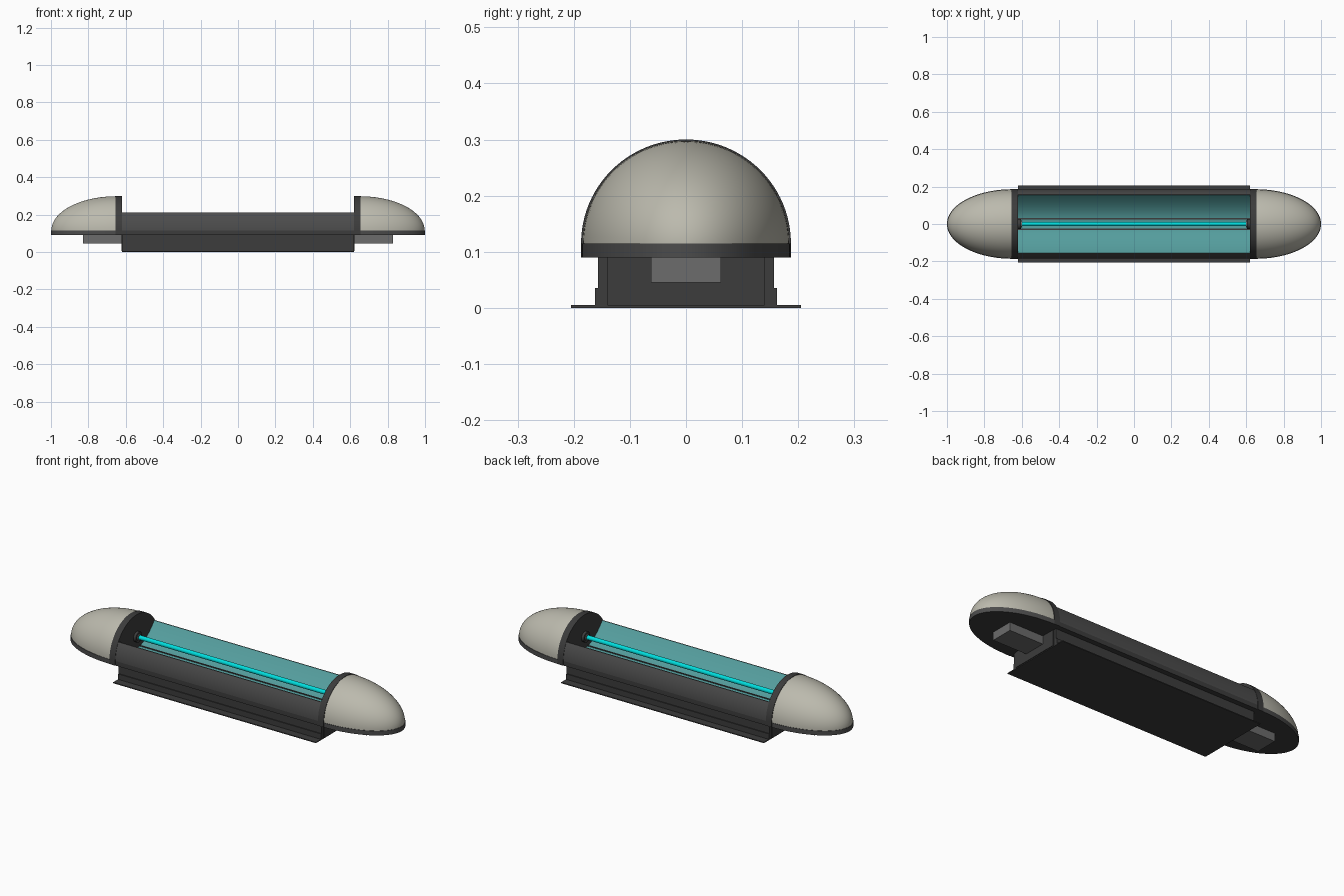
import bpy, bmesh, math
from mathutils import Vector

if "Cube" in bpy.data.objects:
    bpy.data.objects.remove(bpy.data.objects["Cube"])


def material(name, r, g, b):
    m = bpy.data.materials.new(name)
    m.diffuse_color = (r, g, b, 1)
    m.use_nodes = True
    m.node_tree.nodes["Principled BSDF"].inputs["Base Color"].default_value = m.diffuse_color
    return m


DARK = material("dark grey", 0.045, 0.045, 0.045)
CHAR = material("charcoal", 0.072, 0.072, 0.072)
GREY = material("mid grey", 0.15, 0.15, 0.15)
SHELL = material("warm grey", 0.5, 0.49, 0.42)
TEAL = material("teal reflector", 0.09, 0.34, 0.34)
CYAN = material("cyan tube", 0.0, 0.72, 0.72)


def finish(name, bm, mats, angle=30):
    bmesh.ops.remove_doubles(bm, verts=bm.verts, dist=1e-5)
    bmesh.ops.recalc_face_normals(bm, faces=bm.faces)
    me = bpy.data.meshes.new(name)
    bm.to_mesh(me)
    bm.free()
    for m in mats:
        me.materials.append(m)
    ob = bpy.data.objects.new(name, me)
    bpy.context.collection.objects.link(ob)
    bpy.ops.object.select_all(action='DESELECT')
    ob.select_set(True)
    bpy.context.view_layer.objects.active = ob
    bpy.ops.object.shade_smooth_by_angle(angle=math.radians(angle))
    return ob


def prism(name, pts, vec, mats, rule=None):
    """Extrude a closed 3D outline along vec; rule picks a material per face."""
    bm = bmesh.new()
    f = bm.faces.new([bm.verts.new(p) for p in pts])
    ext = bmesh.ops.extrude_face_region(bm, geom=[f], use_keep_orig=True)
    bmesh.ops.translate(bm, vec=vec,
                        verts=[g for g in ext["geom"] if isinstance(g, bmesh.types.BMVert)])
    bmesh.ops.recalc_face_normals(bm, faces=bm.faces)
    if rule:
        for f in bm.faces:
            f.material_index = rule(f)
    return finish(name, bm, mats)


def along_x(name, yz, x0, x1, mats, rule=None):
    return prism(name, [(x0, y, z) for y, z in yz], Vector((x1 - x0, 0, 0)), mats, rule)


def rect(y0, y1, z0, z1):
    return [(y0, z0), (y1, z0), (y1, z1), (y0, z1)]


def circle(r, z, n=24):
    return [(r * math.cos(2 * math.pi * i / n), z + r * math.sin(2 * math.pi * i / n))
            for i in range(n)]


L = 0.62      # half length of the trough
ZC = 0.115    # height of the dome centres


def parabola(y):
    return ZC + (0.21 - ZC) * (y / 0.154) ** 2


# trough body: straight walls, curved cheeks and a parabolic reflector
top = math.asin((0.21 - ZC) / 0.185)
half = [(0.157, 0.003), (0.157, 0.09), (0.185, 0.09)]
half += [(0.185 * math.cos(top * i / 8), ZC + 0.185 * math.sin(top * i / 8)) for i in range(9)]
inner = [(0.154 - 0.308 * i / 24, parabola(0.154 - 0.308 * i / 24)) for i in range(25)]
outline = half + inner + [(-y, z) for y, z in reversed(half)]


def body_rule(f):
    c = f.calc_center_median()
    if abs(f.normal.x) > 0.5:
        return 0
    if abs(c.y) < 0.153 and c.z > 0.1:
        return 2
    return 1 if c.z > ZC else 0


along_x("trough_body", outline, -L, L, [DARK, CHAR, TEAL], body_rule)

# base plate and mounting brackets
along_x("base_plate", rect(-0.157, 0.157, 0, 0.003), -L, L, [DARK])
for s, side in ((-1, "front"), (1, "back")):
    ell = [(0.205, 0), (0.205, 0.005), (0.162, 0.005), (0.162, 0.035), (0.157, 0.035), (0.157, 0)]
    along_x(side + "_bracket", [(s * y, z) for y, z in ell], -L, L, [DARK])
    # dark strip along the bottom of the reflector
    along_x(side + "_reflector_strip",
            rect(s * 0.028 - 0.003, s * 0.028 + 0.003, ZC - 0.005, ZC + 0.007), -L, L, [DARK])

# glowing tube
along_x("light_tube", circle(0.012, 0.18), -L, L, [CYAN])

for s, side in ((-1, "left"), (1, "right")):
    # arch-shaped collar
    arch = [(-0.187, 0.09), (0.187, 0.09)]
    arch += [(0.187 * math.cos(math.pi * i / 48), ZC + 0.187 * math.sin(math.pi * i / 48) * 0.99)
             for i in range(49)]
    along_x(side + "_collar", arch, s * L, s * 0.655, [DARK])

    # tube socket and end plate
    along_x(side + "_socket", circle(0.028, 0.18), s * (L - 0.015), s * (L + 0.01), [DARK])
    along_x(side + "_socket_rim", circle(0.018, 0.18), s * (L - 0.02), s * L, [GREY])
    along_x(side + "_end_plate", rect(-0.14, 0.14, 0.004, 0.09), s * L, s * (L + 0.004), [DARK])

    # half-ellipse base rim under the dome, dark underneath
    plan = [(s * (0.65 + 0.35 * math.cos(a)), 0.186 * math.sin(a), 0.09)
            for a in (math.pi * (i / 48 - 0.5) for i in range(49))]
    prism(side + "_dome_rim", plan, Vector((0, 0, ZC - 0.09)), [CHAR, DARK],
          lambda f: 1 if f.normal.z < -0.5 else 0)

    # quarter-ellipsoid dome: rings of latitude about the x axis
    bm = bmesh.new()
    rows = []
    for i in range(25):
        a = math.pi / 2 * i / 24
        r = math.cos(a)
        rows.append([bm.verts.new((s * (0.65 + 0.348 * math.sin(a)),
                                   0.184 * r * math.cos(math.pi * j / 40),
                                   ZC + 0.183 * r * math.sin(math.pi * j / 40)))
                     for j in range(41)])
    for p, q in zip(rows, rows[1:]):
        for j in range(40):
            bm.faces.new((p[j], p[j + 1], q[j + 1], q[j]))
    bmesh.ops.remove_doubles(bm, verts=bm.verts, dist=1e-5)
    bmesh.ops.holes_fill(bm, edges=[e for e in bm.edges if e.is_boundary], sides=0)
    finish(side + "_dome", bm, [SHELL], 40)

    # block hanging under the dome
    along_x(side + "_under_block", rect(-0.0625, 0.0625, 0.045, 0.091), s * 0.624, s * 0.83, [GREY])
